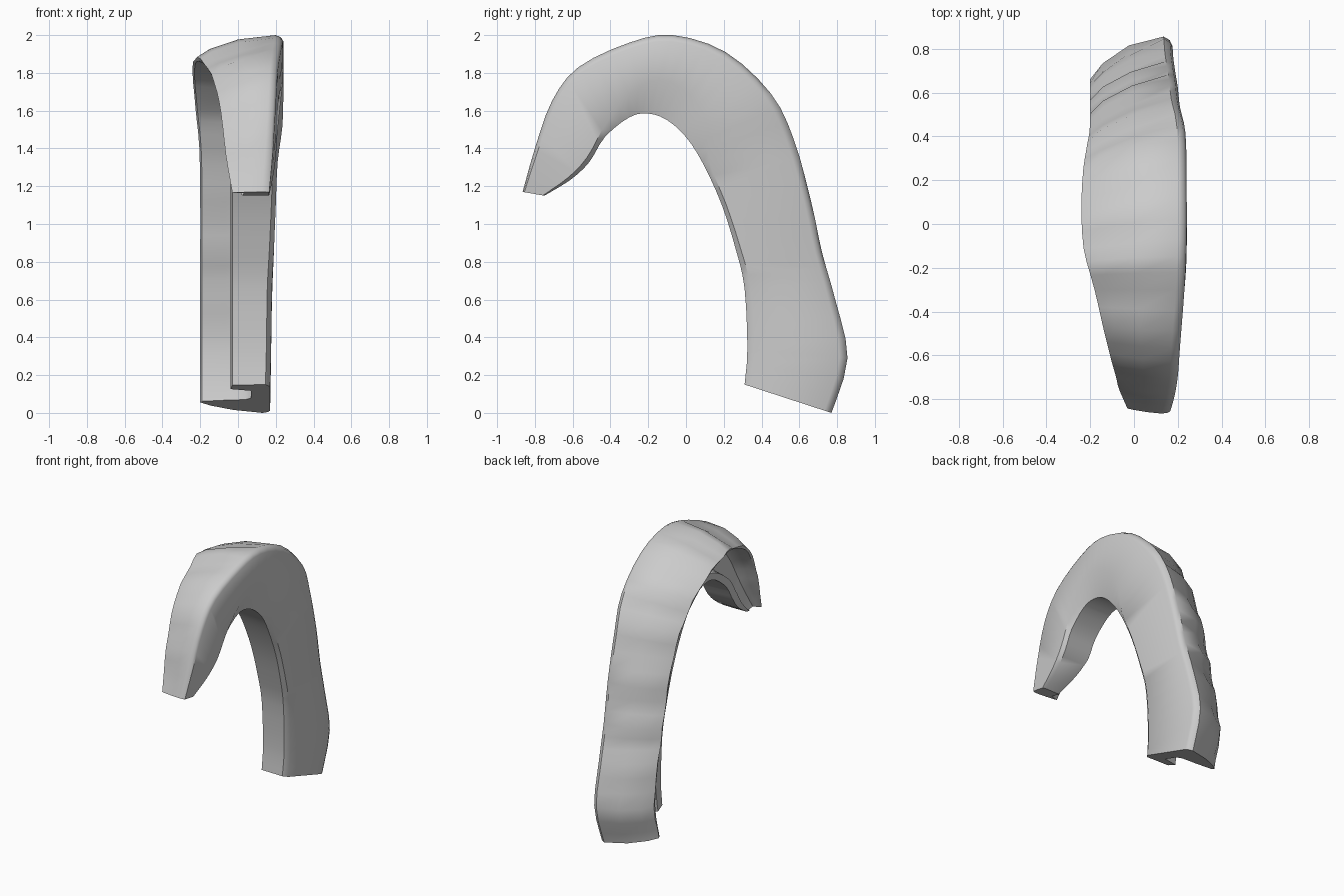
import bpy, bmesh, math, random
from mathutils import Vector

if "Cube" in bpy.data.objects:
    bpy.data.objects.remove(bpy.data.objects["Cube"])

random.seed(4)

grey = bpy.data.materials.new("plain grey")
grey.diffuse_color = (0.6, 0.6, 0.6, 1)
grey.use_nodes = True
grey.node_tree.nodes["Principled BSDF"].inputs["Base Color"].default_value = grey.diffuse_color

# Stations along the arch, foot to tip:
# outer y, outer z, inner y, inner z, left rim x, right wall x, rim depth, bevel start
STATIONS = [
    (0.77, 0.00, 0.31, 0.15, -0.20, 0.17, 0.39, 0.93),
    (0.855, 0.29, 0.325, 0.34, -0.20, 0.175, 0.40, 0.93),
    (0.79, 0.60, 0.31, 0.66, -0.20, 0.18, 0.39, 0.93),
    (0.72, 0.85, 0.265, 0.86, -0.20, 0.19, 0.38, 0.94),
    (0.66, 1.13, 0.19, 1.10, -0.20, 0.20, 0.37, 0.95),
    (0.57, 1.45, 0.09, 1.32, -0.205, 0.21, 0.36, 0.93),
    (0.45, 1.69, 0.00, 1.46, -0.225, 0.235, 0.35, 0.75),
    (0.21, 1.91, -0.10, 1.55, -0.24, 0.24, 0.34, 0.62),
    (-0.07, 2.00, -0.20, 1.585, -0.23, 0.24, 0.32, 0.57),
    (-0.30, 1.96, -0.30, 1.565, -0.18, 0.23, 0.29, 0.70),
    (-0.57, 1.83, -0.43, 1.46, -0.125, 0.21, 0.25, 0.90),
    (-0.71, 1.65, -0.51, 1.33, -0.09, 0.20, 0.22, 0.93),
    (-0.80, 1.40, -0.61, 1.235, -0.065, 0.185, 0.22, 0.93),
    (-0.865, 1.17, -0.75, 1.15, -0.03, 0.165, 0.22, 0.93),
]
STEPS = 3


def blend(a, b, c, d, t):
    """Smooth curve through b and c."""
    return 0.5 * (2 * b + (c - a) * t + (2 * a - 5 * b + 4 * c - d) * t * t
                  + (3 * b - a - 3 * c + d) * t ** 3)


def all_stations():
    n = len(STATIONS)
    for i in range(n - 1):
        four = [STATIONS[min(max(i + k, 0), n - 1)] for k in (-1, 0, 1, 2)]
        for s in range(STEPS):
            yield [blend(*v, s / STEPS) for v in zip(*four)]
    yield list(STATIONS[-1])


def section(st, k, last):
    """Channel cross-section, open towards the left."""
    oy, oz, iy, iz, xl, xr, f, c = st
    edge = 0 if k in (0, last) else 1
    wave = edge * (0.035 * math.sin(k * 1.9) + random.uniform(-0.02, 0.02))
    xi = max(-0.04, xl + 0.05)
    xc = 0.07 - 0.04 * max(0, (k - last + 5) / 5)   # shallower near the tip
    xm = (xl + xr) / 2
    bev = 0.025 + 0.08 * (0.93 - c)
    pts = [
        (xr, 0.08), (xr - 0.012, 0.03), (xr - 0.04, 0.0),
        (xm - 0.01, f * 0.27 + wave), (xl * 0.7 + xm * 0.3, f * 0.66 + wave),
        (xl, f - 0.02 + wave * 0.4), (xl + 0.01, f + 0.02),
        ((xl + xc) / 2, f + 0.06 - wave * 0.5), (xc - 0.03, f + 0.08),
        (xc, f + 0.14), (xc, 0.78), (xi, 0.84), (xi + 0.01, 0.98),
        (xr - bev, 1.0), (xr, c),
    ]
    return [Vector((x, oy + (iy - oy) * t, oz + (iz - oz) * t)) for x, t in pts]


# Curved channel, lofted through the sections
bm = bmesh.new()
rows = list(all_stations())
rings = [[bm.verts.new(p) for p in section(st, k, len(rows) - 1)]
         for k, st in enumerate(rows)]
for a, b in zip(rings, rings[1:]):
    for i in range(len(a)):
        j = (i + 1) % len(a)
        bm.faces.new((a[i], a[j], b[j], b[i]))
bm.faces.new(rings[0])
bm.faces.new(rings[-1])
bmesh.ops.recalc_face_normals(bm, faces=bm.faces)

mesh = bpy.data.meshes.new("curved_channel")
bm.to_mesh(mesh)
bm.free()
mesh.materials.append(grey)
channel = bpy.data.objects.new("curved_channel", mesh)
bpy.context.collection.objects.link(channel)
bpy.context.view_layer.objects.active = channel
channel.select_set(True)
bpy.ops.object.shade_smooth_by_angle(angle=math.radians(40))
